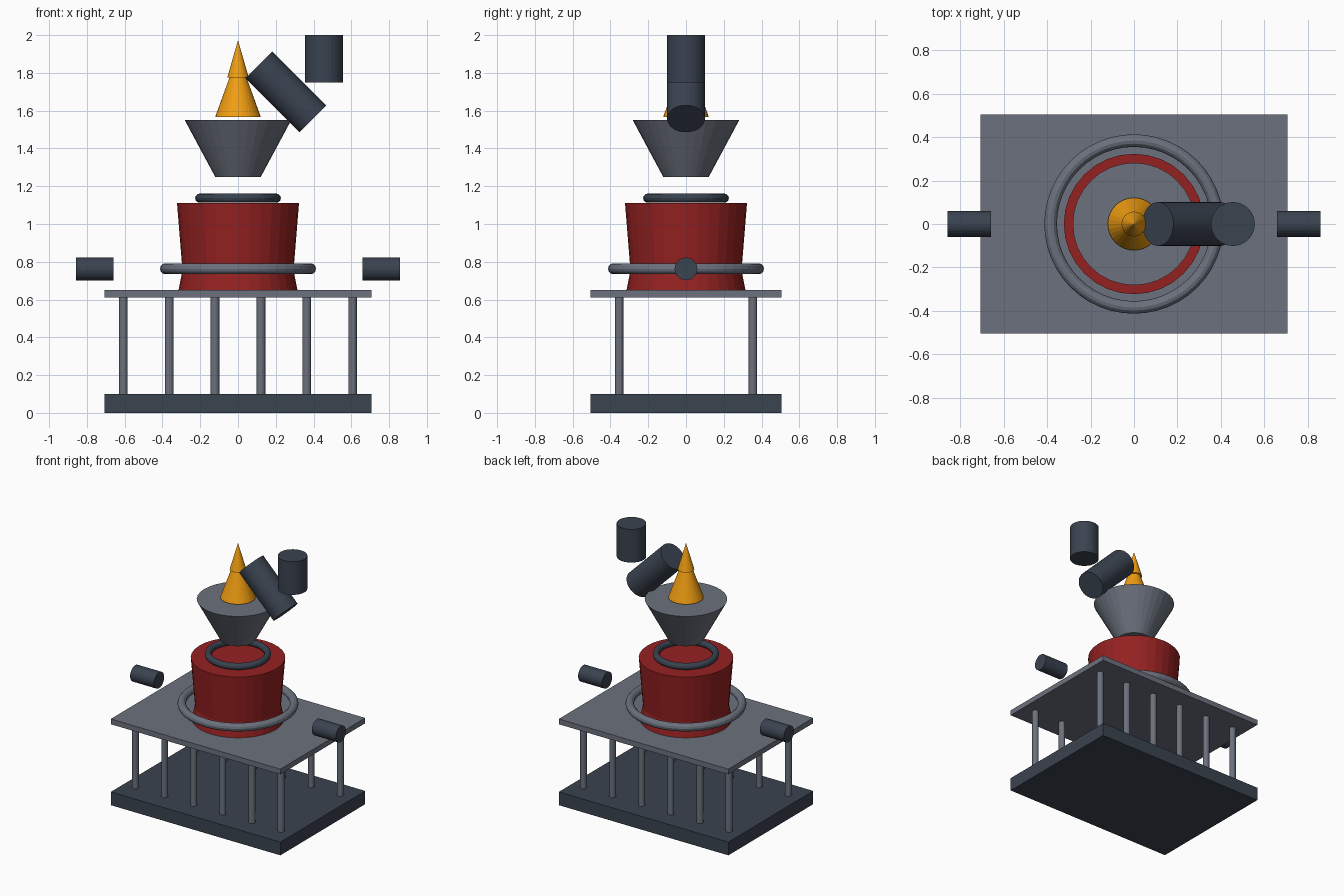
import bpy
from math import pi

if "Cube" in bpy.data.objects:
    bpy.data.objects.remove(bpy.data.objects["Cube"])


def material(name, rgb):
    m = bpy.data.materials.new(name)
    m.diffuse_color = (*rgb, 1)
    m.use_nodes = True
    m.node_tree.nodes["Principled BSDF"].inputs["Base Color"].default_value = m.diffuse_color
    return m


DARK = material("dark_steel", (0.042, 0.056, 0.080))
GREY = material("grey_steel", (0.147, 0.165, 0.205))
RED = material("red_paint", (0.300, 0.015, 0.015))
AMBER = material("amber_flame", (0.880, 0.342, 0.006))


def finish(name, mat):
    ob = bpy.context.object
    ob.name = name
    ob.data.materials.append(mat)
    return ob


def box(name, size, z0, mat):
    bpy.ops.mesh.primitive_cube_add(size=1, location=(0, 0, z0 + size[2] / 2))
    bpy.context.object.scale = size
    bpy.ops.object.transform_apply(location=False, rotation=False, scale=True)
    return finish(name, mat)


def cylinder(name, r, length, loc, mat, tilt=0, sides=32):
    bpy.ops.mesh.primitive_cylinder_add(vertices=sides, radius=r, depth=length,
                                        location=loc, rotation=(0, tilt, 0))
    return finish(name, mat)


def cone(name, r0, r1, z0, z1, mat):
    bpy.ops.mesh.primitive_cone_add(vertices=32, radius1=r0, radius2=r1,
                                    depth=z1 - z0, location=(0, 0, (z0 + z1) / 2))
    return finish(name, mat)


def ring(name, major, minor, z, mat):
    bpy.ops.mesh.primitive_torus_add(major_radius=major, minor_radius=minor,
                                     major_segments=48, minor_segments=12,
                                     location=(0, 0, z))
    return finish(name, mat)


# Foundation, deck and two rows of columns
box("foundation", (1.414, 1.01, 0.10), 0, DARK)
box("deck", (1.414, 1.01, 0.04), 0.61, GREY)
for j, y in enumerate((-0.354, 0.354)):
    for i in range(6):
        cylinder(f"column_{j}_{i}", 0.023, 0.52,
                 (-0.607 + 0.2428 * i, y, 0.355), GREY, sides=16)

# Furnace body: flared foot under a widening shell
cone("furnace_foot", 0.322, 0.283, 0.615, 0.81, RED)
cone("furnace_shell", 0.284, 0.323, 0.63, 1.112, RED)
ring("blast_ring", 0.384, 0.029, 0.763, GREY)
ring("throat_ring", 0.203, 0.024, 1.137, DARK)

# Side pipes
for side, x in (("left", -0.758), ("right", 0.758)):
    cylinder(f"side_pipe_{side}", 0.06, 0.20, (x, 0, 0.762), DARK, tilt=pi / 2)

# Charging hopper and flame
cone("hopper", 0.121, 0.282, 1.25, 1.55, GREY)
cone("lower_flame", 0.121, 0, 1.566, 1.90, AMBER)
cone("upper_flame", 0.057, 0, 1.775, 1.973, AMBER)

# Exhaust duct
cylinder("sloped_duct", 0.101, 0.404, (0.253, 0, 1.70), DARK, tilt=-pi / 4)
cylinder("upright_duct", 0.101, 0.25, (0.455, 0, 1.875), DARK)
